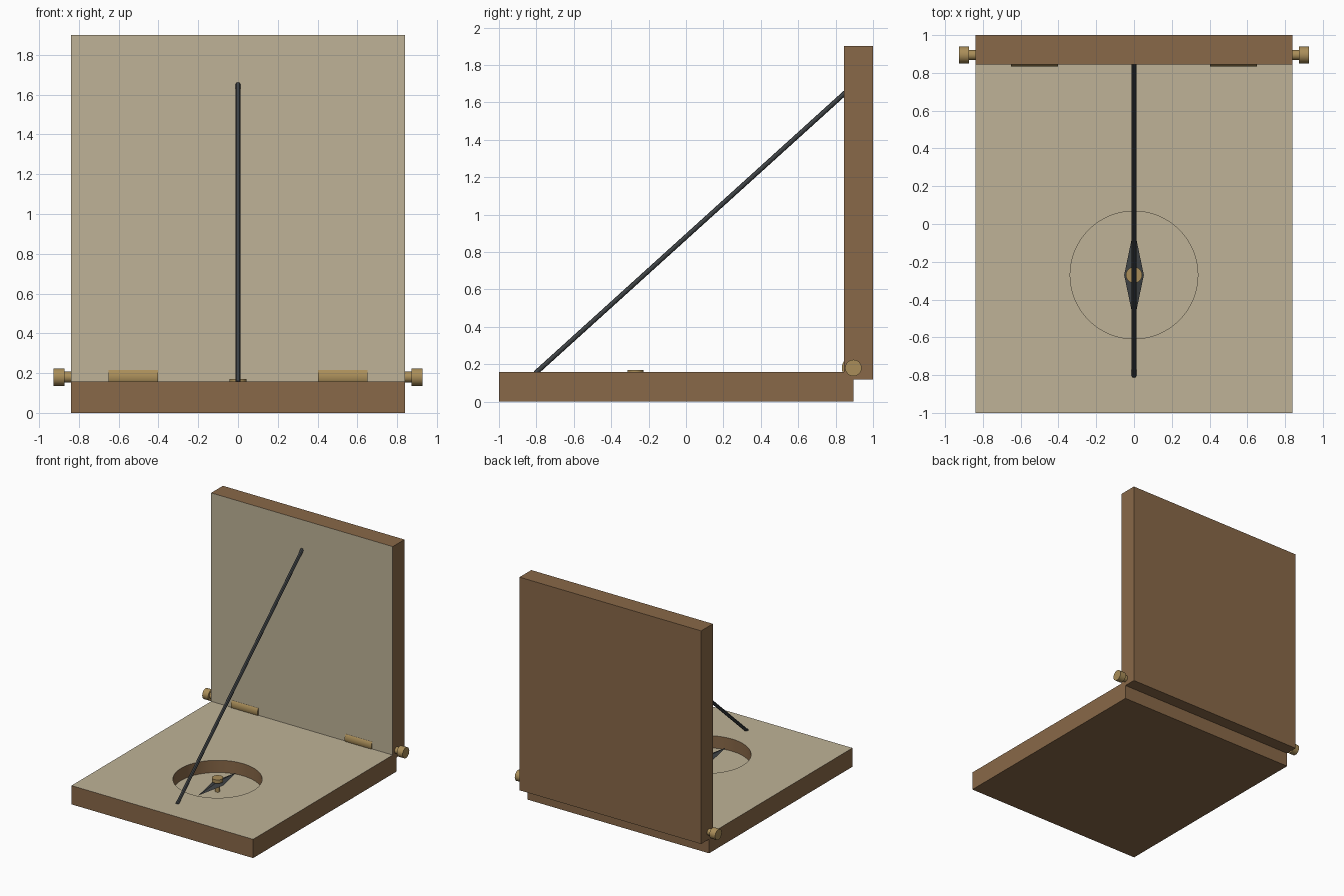
import bpy, bmesh
from mathutils import Vector

if "Cube" in bpy.data.objects:
    bpy.data.objects.remove(bpy.data.objects["Cube"])


def material(name, rgb):
    m = bpy.data.materials.new(name)
    m.diffuse_color = (*rgb, 1)
    m.use_nodes = True
    m.node_tree.nodes["Principled BSDF"].inputs["Base Color"].default_value = m.diffuse_color
    return m


WOOD = material("wood", (0.25, 0.14, 0.065))
CREAM = material("cream", (0.52, 0.45, 0.31))
BRASS = material("brass", (0.40, 0.27, 0.10))
IRON = material("iron", (0.05, 0.056, 0.06))


def box(name, lo, hi, mat):
    lo, hi = Vector(lo), Vector(hi)
    bpy.ops.mesh.primitive_cube_add(size=1, location=(lo + hi) / 2)
    ob = bpy.context.object
    ob.name = name
    ob.scale = hi - lo
    bpy.ops.object.transform_apply(location=True, rotation=True, scale=True)
    ob.data.materials.append(mat)
    return ob


def rod(name, a, b, r, mat, sides=32):
    a, b = Vector(a), Vector(b)
    bpy.ops.mesh.primitive_cylinder_add(vertices=sides, radius=r, depth=(b - a).length,
                                        location=(a + b) / 2)
    ob = bpy.context.object
    ob.name = name
    ob.rotation_euler = (b - a).to_track_quat('Z', 'Y').to_euler()
    bpy.ops.object.transform_apply(location=True, rotation=True, scale=True)
    ob.data.materials.append(mat)
    bpy.ops.object.shade_smooth_by_angle()
    return ob


def paint_side(ob, mat, direction):
    # colour the faces that look along one direction
    ob.data.materials.append(mat)
    slot = ob.data.materials.find(mat.name)
    for p in ob.data.polygons:
        if p.normal.dot(Vector(direction)) > 0.9:
            p.material_index = slot


W, TOP = 0.84, 0.157
CY, FLOOR = -0.27, 0.055
HY, HZ = 0.895, 0.18

# base leaf with round compass well
base = box("base_leaf", (-W, -1, 0), (W, 0.895, TOP), WOOD)
cutter = rod("well_cutter", (0, CY, FLOOR), (0, CY, 0.4), 0.338, WOOD, 64)
cutter.hide_render = True
cut = base.modifiers.new("well", 'BOOLEAN')
cut.object = cutter
cut.operation = 'DIFFERENCE'
cut.solver = 'EXACT'
bpy.context.view_layer.objects.active = base
bpy.ops.object.modifier_apply(modifier=cut.name)
bpy.data.objects.remove(cutter)
paint_side(base, CREAM, (0, 0, 1))
bpy.ops.object.select_all(action='DESELECT')
base.select_set(True)
bpy.ops.object.shade_smooth_by_angle()

# upright leaf
lid = box("upright_leaf", (-W, 0.845, 0.118), (W, 1, 1.9), WOOD)
paint_side(lid, CREAM, (0, -1, 0))

# hinge barrels and side knobs
for side, s in (("left", -1), ("right", 1)):
    rod(side + "_hinge", (s * 0.403, HY, HZ), (s * 0.65, HY, HZ), 0.062, BRASS)
    rod(side + "_knob_stem", (s * 0.80, HY, HZ), (s * 0.88, HY, HZ), 0.027, BRASS)
    rod(side + "_knob", (s * 0.873, HY, HZ), (s * 0.927, HY, HZ), 0.044, BRASS)

# shadow-casting cord
rod("gnomon_cord", (0, -0.805, 0.152), (0, 0.852, 1.652), 0.013, IRON, 12)

# compass pin and cap
rod("compass_pin", (0, CY, FLOOR), (0, CY, 0.15), 0.018, BRASS, 24)
rod("compass_cap", (0, CY, 0.14), (0, CY, 0.17), 0.043, BRASS)

# compass needle: long faceted diamond
bm = bmesh.new()
ring = [bm.verts.new(v) for v in ((0.052, 0, 0), (0, 0.25, 0), (-0.052, 0, 0), (0, -0.25, 0))]
for z in (0.018, -0.018):
    tip = bm.verts.new((0, 0, z))
    for i in range(4):
        bm.faces.new((ring[i], ring[(i + 1) % 4], tip))
bmesh.ops.recalc_face_normals(bm, faces=bm.faces)
mesh = bpy.data.meshes.new("compass_needle")
bm.to_mesh(mesh)
bm.free()
mesh.materials.append(IRON)
needle = bpy.data.objects.new("compass_needle", mesh)
needle.location = (0, CY, 0.117)
bpy.context.collection.objects.link(needle)
